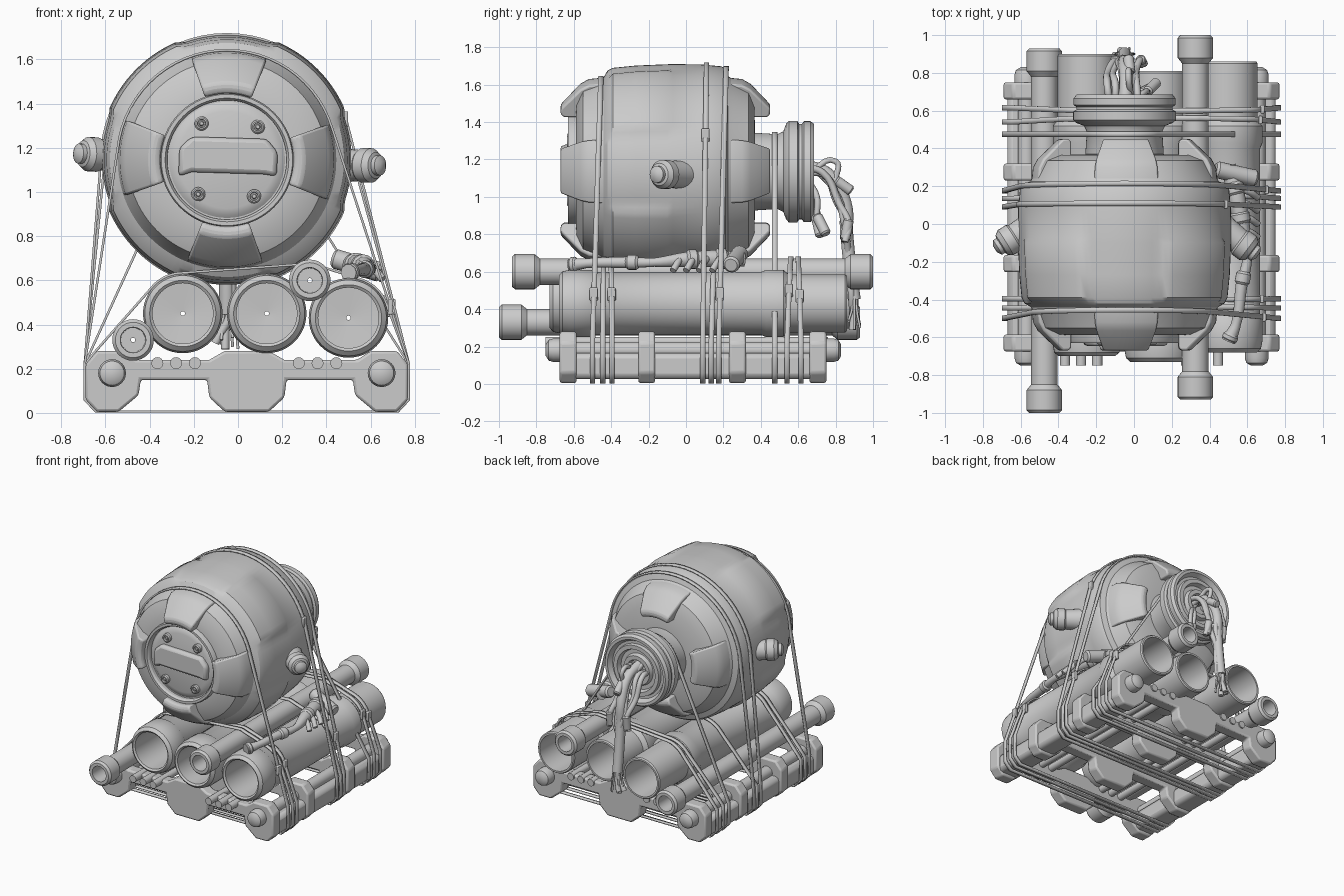
import bpy, bmesh, math, random
from mathutils import Vector
random.seed(4)
CX, CZ, BX = -0.05, 1.145, 0.04          # drum axis and skid centre


def make(name, verts, faces, bevel=0.0):
    me = bpy.data.meshes.new(name)
    me.from_pydata([tuple(v) for v in verts], [], faces)
    bm = bmesh.new()
    bm.from_mesh(me)
    bmesh.ops.recalc_face_normals(bm, faces=bm.faces)
    bm.to_mesh(me)
    bm.free()
    ob = bpy.data.objects.new(name, me)
    bpy.context.collection.objects.link(ob)
    if bevel:
        m = ob.modifiers.new("bevel", "BEVEL")
        m.width, m.segments, m.limit_method = bevel, 2, "ANGLE"
    return ob


def lathe(name, prof, origin, axis=(0, 1, 0), n=40, arc=None, closed=False, mod=None, bevel=0.0):
    """Revolve (radius, distance) points around an axis; arc gives a capped sector."""
    w = Vector(axis).normalized()
    v = Vector((0, 0, 1))
    v = (v - w * v.dot(w)).normalized()
    u, o, m = w.cross(v), Vector(origin), len(prof)
    a0, a1 = arc or (0, math.tau)
    verts = []
    for i in range(n + 1 if arc else n):
        a = a0 + (a1 - a0) * i / n
        for r, t in prof:
            r += mod(a, t) if mod else 0
            verts.append(o + w * t + (u * math.cos(a) + v * math.sin(a)) * r)
    k = len(verts) // m
    faces = [(i * m + j, i * m + (j + 1) % m, (i + 1) % k * m + (j + 1) % m, (i + 1) % k * m + j)
             for i in range(n) for j in range(m if closed else m - 1)]
    if arc:
        faces += [tuple(range(m)), tuple(range((k - 1) * m, k * m))]
    elif not closed:
        faces += [tuple(i * m for i in range(k)), tuple(i * m + m - 1 for i in range(k))]
    return make(name, verts, faces, bevel)


def prism(name, pts, y0, y1, bevel=0.0):
    n = len(pts)
    verts = [(x, y, z) for y in (y0, y1) for x, z in pts]
    faces = [tuple(range(n)), tuple(range(n, 2 * n))]
    faces += [(i, (i + 1) % n, (i + 1) % n + n, i + n) for i in range(n)]
    return make(name, verts, faces, bevel)


def box(name, x, y, z, sx, sy, sz, bevel=0.01):
    pts = [(x - sx / 2, z - sz / 2), (x + sx / 2, z - sz / 2), (x + sx / 2, z + sz / 2), (x - sx / 2, z + sz / 2)]
    return prism(name, pts, y - sy / 2, y + sy / 2, bevel)


def cable(name, pts, radius, radii=None):
    cu = bpy.data.curves.new(name, "CURVE")
    cu.dimensions, cu.bevel_depth, cu.bevel_resolution, cu.use_fill_caps = "3D", radius, 3, True
    cu.resolution_u = 6
    sp = cu.splines.new("BEZIER")
    sp.bezier_points.add(len(pts) - 1)
    for i, (bp, p) in enumerate(zip(sp.bezier_points, pts)):
        bp.co, bp.handle_left_type, bp.handle_right_type = p, "AUTO", "AUTO"
        bp.radius = radii[i] if radii else 1
    ob = bpy.data.objects.new(name, cu)
    bpy.context.collection.objects.link(ob)


def rod(name, a, b, r, n=16):
    d = Vector(b) - Vector(a)
    L, c = d.length, r * 0.3
    return lathe(name, [(r * 0.75, 0), (r, c), (r, L - c), (r * 0.75, L)], a, d, n)


# --- skid: cross frames, side rails, pipes
half = [(0.10, 0.28), (0.17, 0.24), (0.50, 0.24), (0.56, 0.28), (0.68, 0.28), (0.73, 0.22), (0.73, 0.06),
        (0.68, 0.005), (0.58, 0.005), (0.49, 0.08), (0.48, 0.15), (0.18, 0.15), (0.17, 0.07), (0.10, 0.005)]
outline = [(BX + u, z) for u, z in half] + [(BX - u, z) for u, z in reversed(half)]
for y in (-0.63, -0.21, 0.275, 0.705):
    prism("cross_frame", outline, y - 0.045, y + 0.045, 0.012)
for s in (-1, 1):
    x = BX + s * 0.61
    box("side_rail", BX + s * 0.63, 0.04, 0.095, 0.16, 1.34, 0.14, 0.03)
    lathe("rail_pipe", [(0.03, -0.75), (0.055, -0.735), (0.063, -0.71), (0.063, -0.66), (0.045, -0.64), (0.045, 0.72),
                        (0.063, 0.74), (0.063, 0.79), (0.055, 0.815), (0.03, 0.83)], (x, 0, 0.18), n=24)
    for k in (0.235, 0.32, 0.405):
        lathe("floor_pipe", [(0.027, -0.75), (0.027, 0.76)], (BX + s * k, 0, 0.225), n=16)

# --- three large open tubes
for x, z, y0, y1 in ((-0.25, 0.45, -0.70, 0.90), (0.13, 0.45, -0.73, 0.81), (0.50, 0.43, -0.68, 0.86)):
    lathe("large_tube", [(0.137, y0 + 0.01), (0.15, y0), (0.172, y0 + 0.02), (0.18, y0 + 0.06), (0.18, y0 + 0.17),
                         (0.168, y0 + 0.19), (0.168, 0.40), (0.18, 0.43), (0.18, 0.52), (0.155, 0.55),
                         (0.155, y1 - 0.01), (0.148, y1), (0.135, y1), (0.135, 0.35), (0.01, 0.34),
                         (0.01, -0.30), (0.137, -0.31)], (x, 0, z), n=48, closed=True)
# --- two thin pipes with collared ends
for x, z, y0, y1 in ((-0.475, 0.33, -1.0, 0.93), (0.325, 0.60, -0.93, 1.0)):
    lathe("thin_pipe", [(0.058, y0), (0.08, y0), (0.094, y0 + 0.015), (0.094, y0 + 0.12), (0.07, y0 + 0.15),
                        (0.07, y1 - 0.15), (0.094, y1 - 0.12), (0.094, y1 - 0.015), (0.08, y1), (0.058, y1),
                        (0.055, y1 - 0.2), (0.01, y1 - 0.2), (0.01, y0 + 0.2), (0.055, y0 + 0.2)],
          (x, 0, z), n=32, closed=True)


# --- drum body with raised diagonal panels
def panel(a, t):
    d = abs(math.degrees(a) % 90 - 45)
    return 0.017 * min(1, max(0, (25 - d) / 3)) if -0.405 < t < -0.085 else 0


drum = [(0.28, -0.59), (0.37, -0.585), (0.45, -0.55), (0.485, -0.46), (0.495, -0.44), (0.53, -0.42), (0.545, -0.39),
        (0.557, -0.27), (0.564, -0.1), (0.565, -0.07), (0.563, 0.08), (0.553, 0.19), (0.54, 0.21),
        (0.50, 0.225), (0.485, 0.25), (0.44, 0.335), (0.36, 0.365), (0.18, 0.37)]
lathe("drum_body", drum, (CX, 0, CZ), n=120, mod=panel)
# --- wedge lugs on both ends
lug = [(0.30, -0.50), (0.30, -0.655), (0.315, -0.67), (0.35, -0.67), (0.46, -0.565), (0.485, -0.52), (0.495, -0.42), (0.32, -0.42)]
for k in range(4):
    a = k * math.pi / 2 - 0.02
    w = math.radians(20.5)
    for name, p in (("front_lug", lug), ("rear_lug", [(r, -0.22 - t) for r, t in lug])):
        lathe(name, p, (CX, 0, CZ), n=10, arc=(a - w, a + w), closed=True, bevel=0.012)

# --- front hatch with raised bar and bolts
lathe("hatch_rim", [(0.27, -0.55), (0.27, -0.615), (0.28, -0.63), (0.297, -0.63), (0.303, -0.62), (0.303, -0.55)],
      (CX, 0, CZ), n=64, closed=True)
lathe("hatch_plate", [(0.22, -0.61), (0.25, -0.60), (0.275, -0.58)], (CX, 0, CZ), n=64)
bar = [(-0.27, 1.07), (-0.21, 1.09), (0.12, 1.08), (0.175, 1.07), (0.18, 1.18), (0.13, 1.24), (-0.21, 1.25), (-0.265, 1.2)]
prism("hatch_bar", bar, -0.645, -0.58, 0.02)
for x, z in ((-0.165, 1.31), (0.09, 1.295), (-0.18, 0.99), (0.073, 0.98)):
    lathe("hatch_bolt", [(0.032, 0), (0.032, 0.03), (0.025, 0.037), (0.019, 0.037), (0.017, 0.025), (0.012, 0.025),
                         (0.008, 0.035)], (x, -0.6, z), (0, -1, 0), n=20)

# --- rear neck and ringed flange
lathe("rear_flange", [(0.21, 0.33), (0.20, 0.49), (0.215, 0.52), (0.255, 0.535), (0.272, 0.55), (0.272, 0.595),
                      (0.255, 0.605), (0.255, 0.62), (0.27, 0.63), (0.27, 0.665), (0.255, 0.685), (0.235, 0.685),
                      (0.215, 0.65), (0.195, 0.65), (0.19, 0.675), (0.16, 0.675), (0.15, 0.64), (0.12, 0.64),
                      (0.11, 0.67), (0.08, 0.67), (0.07, 0.64)], (CX, 0, 1.135), n=64)

# --- side knobs
knob = [(0.09, -0.12), (0.075, 0.0), (0.07, 0.07), (0.078, 0.08), (0.078, 0.13), (0.06, 0.155), (0.045, 0.16),
        (0.045, 0.18), (0.02, 0.195)]
lathe("left_knob", knob, (-0.57, -0.03, 1.165), (-1, -0.62, 0.06), n=24)
lathe("right_knob", knob, (0.50, -0.05, 1.12), (1, -0.75, 0.0), n=24)


# --- straps: ribbons following the convex outline of what they bind
def hull(points):
    def chain(ps):
        out = []
        for p in ps:
            while len(out) > 1 and ((out[-1][0] - out[-2][0]) * (p[1] - out[-2][1])
                                    - (out[-1][1] - out[-2][1]) * (p[0] - out[-2][0])) <= 0:
                out.pop()
            out.append(p)
        return out[:-1]
    ps = sorted(set(points))
    return chain(ps) + chain(ps[::-1])


def strap(name, circles, yb, yt, buckle_z=None, w=0.028):
    pts = [(BX + s * (u + 0.004), max(z, 0.006)) for u, z in half[3:9] for s in (-1, 1)]
    for x, z, r in circles:
        pts += [(x + r * math.cos(k * math.tau / 64), z + r * math.sin(k * math.tau / 64)) for k in range(64)]
    h = hull(pts)
    top, n = max(z for _, z in h), len(h)
    ymid = lambda z: yb + (yt - yb) * max(0, (z - 0.28) / (top - 0.28))
    verts = [(x, ymid(z) + s * w / 2, z) for s in (-1, 1) for x, z in h]
    ob = make(name, verts, [(i, (i + 1) % n, (i + 1) % n + n, i + n) for i in range(n)])
    m = ob.modifiers.new("thickness", "SOLIDIFY")
    m.thickness, m.offset = 0.011, 0
    if buckle_z:
        for (xa, za), (xb, zb) in zip(h, h[1:] + h[:1]):
            if za <= buckle_z < zb:                       # rising (right-hand) side
                x = xa + (xb - xa) * (buckle_z - za) / (zb - za)
                box(name + "_buckle", x, ymid(buckle_z), buckle_z, 0.022, w + 0.016, 0.07, 0.005)


tubes = [(-0.25, 0.45, 0.183), (0.13, 0.45, 0.183), (0.50, 0.43, 0.183), (0.325, 0.60, 0.075)]
for r, yb, yt, bz in ((0.497, -0.50, -0.455, 0.48), (0.569, 0.09, 0.11, 1.33), (0.55, 0.175, 0.215, 0.48)):
    strap("drum_strap", [(CX, CZ, r)], yb, yt, bz)
strap("neck_strap", [(CX, 1.135, 0.206)], 0.475, 0.475)
for yb, yt, bz in ((-0.445, -0.44, None), (-0.395, -0.40, 0.48), (0.135, 0.15, None), (0.54, 0.56, 0.5), (0.615, 0.60, 0.47)):
    strap("tube_strap", tubes, yb, yt, bz)

# --- torn cable bundle hanging from the flange
for k in range(7):
    j = lambda s: random.uniform(-s, s)
    x = CX + (k - 3) * 0.025
    pts = [(x, 0.62, 1.15 + j(0.05)), (x + j(0.02), 0.73, 1.14 + j(0.03)), (x + j(0.02), 0.82 + j(0.02), 1.0 + j(0.04)),
           (x + j(0.03), 0.855 + j(0.02), 0.85)]
    end = pts[-1]
    if k % 2:
        pts += [(-0.05 + j(0.03), 0.87, 0.65), (-0.05 + j(0.03), 0.90 + j(0.02), 0.48), (-0.05 + j(0.06), 0.91 + j(0.03), 0.30 + j(0.03))]
    else:
        pts += [(end[0] + j(0.02), 0.85, 0.76)]
        rod("cable_plug", (end[0], end[1], 0.88), (end[0], 0.85, 0.77), 0.027)
    cable("hanging_cable", pts, 0.019)
cable("main_hose", [(CX, 0.62, 1.17), (-0.04, 0.76, 1.12), (-0.05, 0.85, 0.97), (-0.05, 0.86, 0.8), (-0.05, 0.88, 0.6), (-0.05, 0.90, 0.45)], 0.036)
for k in range(6):
    a = k * math.tau / 6
    x, y = -0.05 + 0.02 * math.cos(a), 0.90 + 0.015 * math.sin(a)
    cable("frayed_wire", [(x, y, 0.5), (x + 0.02 * math.cos(a), y, 0.4), (x + 0.03 * math.cos(a), y + 0.02 * math.sin(a), 0.29 + 0.01 * k)], 0.007)
for a, b in (((-0.02, 0.80, 1.09), (-0.03, 0.885, 1.03)), ((0.03, 0.69, 0.92), (0.09, 0.72, 0.79)), ((0.07, 0.70, 0.9), (0.12, 0.75, 0.8))):
    rod("cable_plug", a, b, 0.028)
    cable("short_cable", [(CX + 0.04, 0.64, 1.1), (a[0] - 0.01, a[1], a[2] + 0.1), a], 0.016)

# --- jointed hose assembly lying on the right tube
path = [(0.50, -0.62, 0.635), (0.54, -0.53, 0.645), (0.57, -0.32, 0.65), (0.60, -0.17, 0.65), (0.57, 0.0, 0.665), (0.54, 0.15, 0.67), (0.50, 0.31, 0.665)]
cable("loose_hose", path, 0.035, [1.1, 0.75, 0.9, 0.7, 1.2, 1.35, 1.1])
for i, r in ((0, 0.042), (2, 0.04), (4, 0.052), (5, 0.055)):
    a, b = Vector(path[i]), Vector(path[i + 1])
    rod("hose_collar", a, a.lerp(b, 0.45), r)
rod("hose_branch", (0.43, 0.29, 0.70), (0.65, 0.24, 0.635), 0.045)
for k in range(4):
    y = -0.02 + 0.07 * k
    cable("hose_offshoot", [(0.55, y, 0.68), (0.61, y - 0.02, 0.655), (0.655, y - 0.05, 0.605)], 0.018)

# --- smooth shading with crisp edges
for ob in bpy.context.scene.objects:
    ob.select_set(ob.type == "MESH")
    if ob.type == "MESH":
        bpy.context.view_layer.objects.active = ob
bpy.ops.object.shade_smooth_by_angle(angle=math.radians(32))
